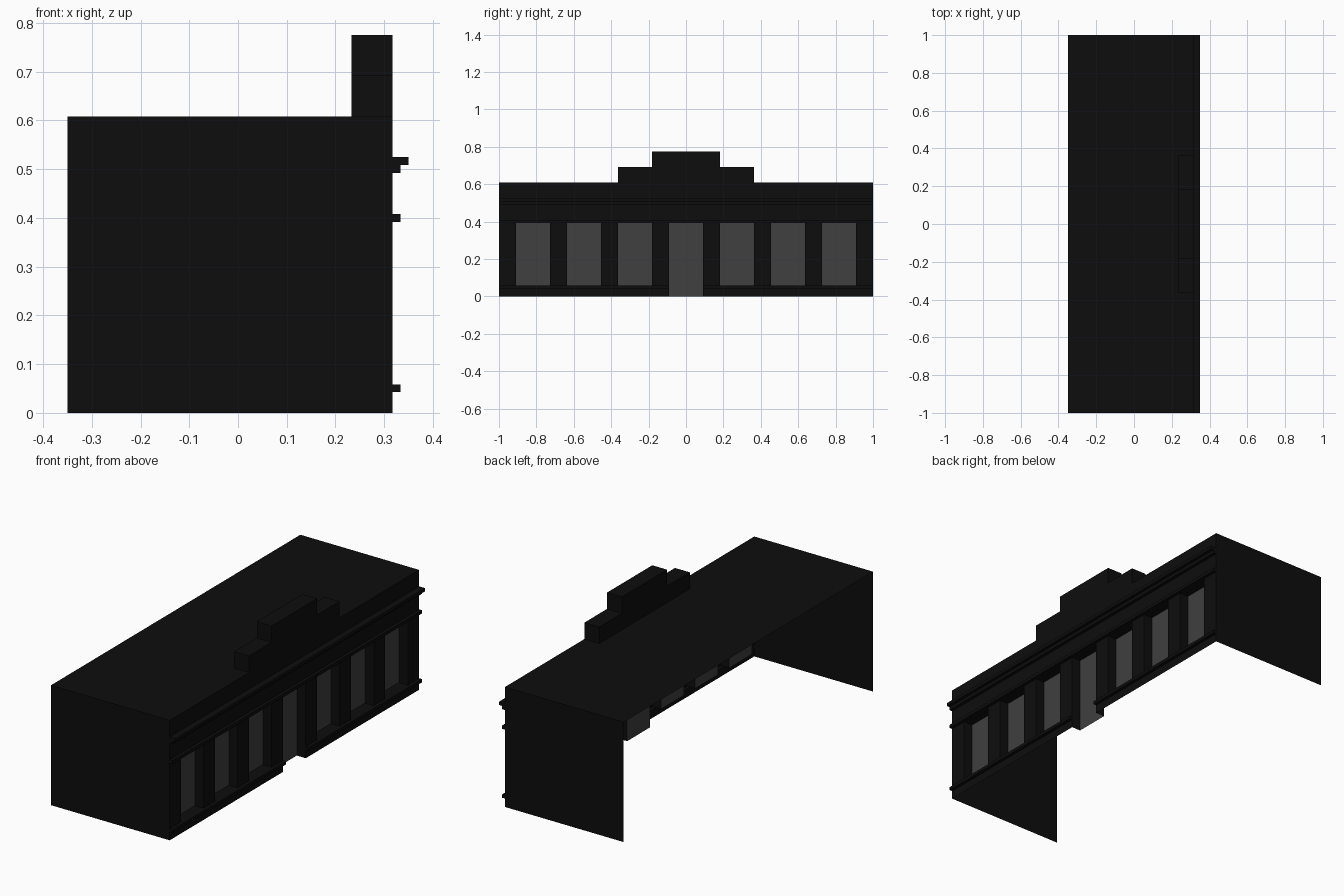
import bpy, bmesh

if "Cube" in bpy.data.objects:
    bpy.data.objects.remove(bpy.data.objects["Cube"])

U = 1 / 11            # facade module: pier = U, opening = 2U
T = 1 / 60            # ledge thickness
BACK, FRONT, ROOF = -21 * T, 19 * T, 0.6085
DEPTH = 0.05          # recess depth of windows and door
Z1, Z2, Z3, Z4, Z5, Z6 = 0.0425, 0.0585, 0.392, 0.4085, 0.492, 0.525


def material(name, v):
    m = bpy.data.materials.new(name)
    m.diffuse_color = (v, v, v, 1)
    m.use_nodes = True
    m.node_tree.nodes["Principled BSDF"].inputs["Base Color"].default_value = m.diffuse_color
    return m


WALL = material("dark_wall", 0.004)
GLASS = material("grey_pane", 0.05)

SIDES = {"-x": (0, 1, 3, 2), "+x": (4, 6, 7, 5), "-y": (0, 4, 5, 1),
         "+y": (2, 3, 7, 6), "-z": (0, 2, 6, 4), "+z": (1, 5, 7, 3)}


def shell_box(bm, x, y, z, keep):
    """Add the chosen sides of a box given as three ranges."""
    v = [(a, b, c) for a in x for b in y for c in z]
    for s in keep.split():
        bm.faces.new([bm.verts.new(v[i]) for i in SIDES[s]])


def finish(name, bm, mat):
    bmesh.ops.remove_doubles(bm, verts=bm.verts, dist=1e-5)
    me = bpy.data.meshes.new(name)
    bm.to_mesh(me)
    bm.free()
    me.materials.append(mat)
    ob = bpy.data.objects.new(name, me)
    bpy.context.collection.objects.link(ob)


def part(name, boxes, mat=WALL):
    bm = bmesh.new()
    for b in boxes:
        shell_box(bm, *b)
    finish(name, bm, mat)


X = (BACK, FRONT)
PX = FRONT - 5 * T     # back of the parapet
windows = [(3 * i * U - U, 3 * i * U + U) for i in (-3, -2, -1, 1, 2, 3)]
piers = [(-1, -10 * U)] + [((3 * i + 1) * U, (3 * i + 2) * U) for i in range(-3, 3)] + [(10 * U, 1)]
halves = [(-1, -U), (U, 1)]

# End walls (back and bottom stay open)
part("end_walls", [(X, (-1, 1), (0, ROOF), "-y +y")])

# Roof, open beneath the parapet
part("roof", [((BACK, PX), (-1, 1), (0, ROOF), "+z")] +
     [((PX, FRONT), y, (0, ROOF), "+z") for y in ((-1, -4 * U), (4 * U, 1))])

# Front wall: plinth, piers and upper bands
part("front_wall",
     [(X, y, (0, Z1), "+x") for y in halves] +
     [(X, y, (Z2, Z3), "+x") for y in piers] +
     [(X, (-1, 1), z, "+x") for z in ((Z4, Z5), (Z6, ROOF))])

# Recess linings around windows and door
RX = (FRONT - DEPTH, FRONT)
part("window_recesses", [(RX, y, (Z2, Z3), "-y +y -z +z") for y in windows])
part("door_recess", [(RX, (-U, U), (0, Z3), "-y +y +z")])

# Panes
part("window_panes", [(RX, y, (Z2, Z3), "-x") for y in windows], GLASS)
part("door_pane", [(RX, (-U, U), (0, Z3), "-x")], GLASS)
for name in ("window_panes", "door_pane"):
    bpy.data.objects[name].data.flip_normals()

# Ledges, hollow toward the inside
LX = (FRONT, FRONT + T)
ALL = "+x -y +y -z +z"
part("sill_ledge", [(LX, y, (Z1, Z2), ALL) for y in halves])
part("lintel_ledge", [(LX, (-1, 1), (Z3, Z4), ALL)])
mid = Z5 + T
part("cornice", [(LX, (-1, 1), (Z5, mid), "+x -y +y -z"),
                 (LX, (-1, 1), (mid, Z6), "-y +y +z"),
                 ((LX[1], LX[1] + T), (-1, 1), (mid, Z6), ALL)])

# Stepped parapet from an extruded outline
s1, s2 = 0.692, 0.775
outline = [(-4 * U, ROOF), (4 * U, ROOF), (4 * U, s1), (2 * U, s1),
           (2 * U, s2), (-2 * U, s2), (-2 * U, s1), (-4 * U, s1)]
bm = bmesh.new()
f = [bm.verts.new((FRONT, y, z)) for y, z in outline]
b = [bm.verts.new((PX, y, z)) for y, z in outline]
bm.faces.new(f)
bm.faces.new(b[::-1])
for i in range(1, 8):
    j = (i + 1) % 8
    bm.faces.new((f[i], b[i], b[j], f[j]))
finish("parapet", bm, WALL)
